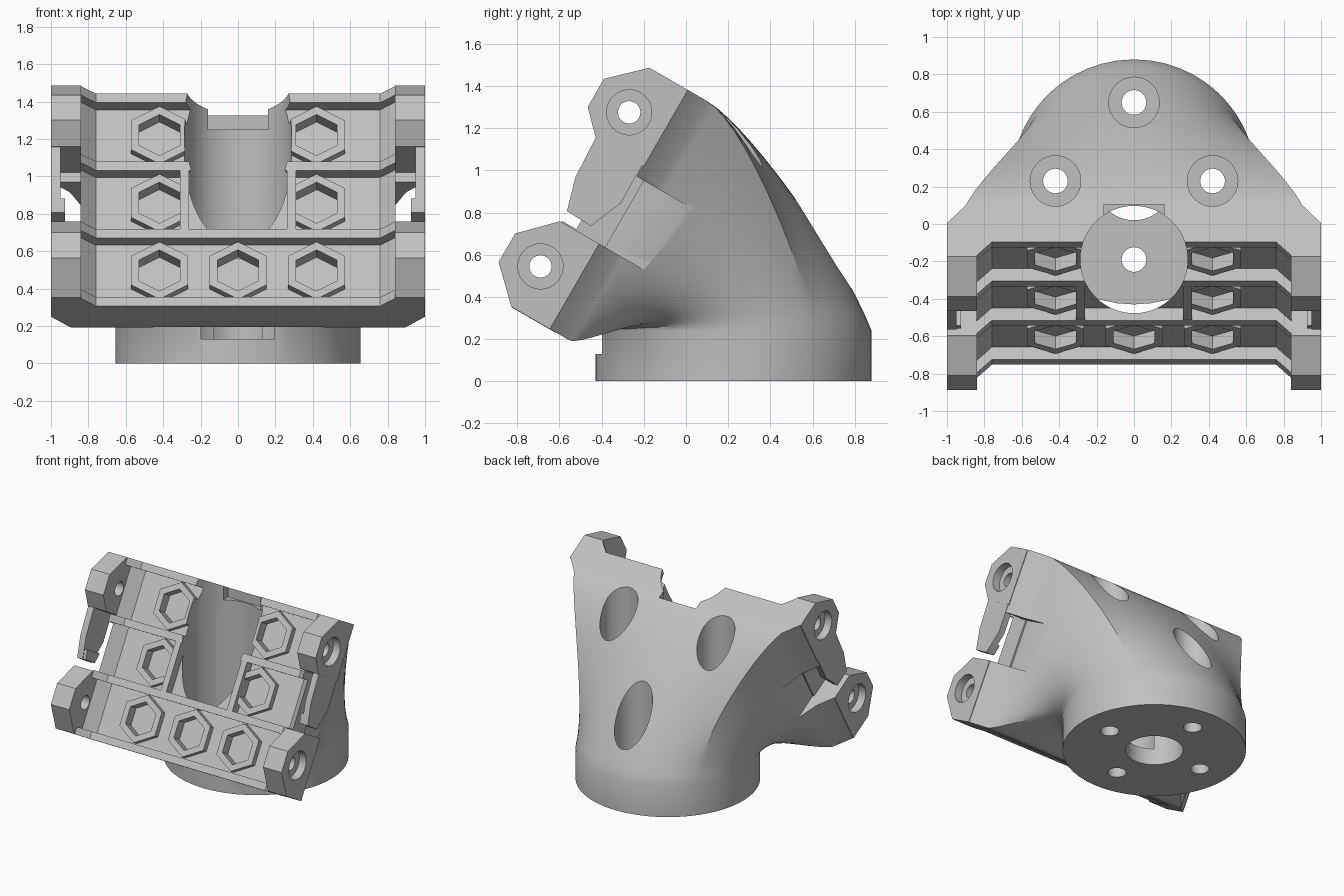
import bpy, bmesh, math
from mathutils import Vector

if "Cube" in bpy.data.objects:
    bpy.data.objects.remove(bpy.data.objects["Cube"])

grey = bpy.data.materials.new("neutral_grey")
grey.diffuse_color = (0.53, 0.53, 0.53, 1)
grey.use_nodes = True
grey.node_tree.nodes["Principled BSDF"].inputs["Base Color"].default_value = grey.diffuse_color

# Tilted frame of the front plate: x across, s up the slope, t out of the face
S = Vector((0, 0.5, 0.866))
T = Vector((0, -0.866, 0.5))
ORIGIN = Vector((0, -0.65, 0.25))
TOP = 1.309


def tilt(x, s, t):
    return ORIGIN + Vector((x, 0, 0)) + S * s + T * t


def loft(name, rings):
    """Closed solid through a list of equal-length rings."""
    bm = bmesh.new()
    vs = [[bm.verts.new(p) for p in r] for r in rings]
    n = len(rings[0])
    for a, b in zip(vs, vs[1:]):
        for i in range(n):
            j = (i + 1) % n
            bm.faces.new((a[i], a[j], b[j], b[i]))
    if len(rings) > 4:
        bmesh.ops.triangulate(bm, faces=bm.faces[:])
    bm.faces.new(vs[0][::-1])
    bm.faces.new(vs[-1])
    bmesh.ops.recalc_face_normals(bm, faces=bm.faces)
    me = bpy.data.meshes.new(name)
    bm.to_mesh(me)
    bm.free()
    me.materials.append(grey)
    ob = bpy.data.objects.new(name, me)
    bpy.context.collection.objects.link(ob)
    return ob


def circle(r, n, start=0.0):
    return [(r * math.cos(start + 2 * math.pi * i / n),
             r * math.sin(start + 2 * math.pi * i / n)) for i in range(n)]


def post(name, x, y, r, z0, z1, n=64):
    return loft(name, [[Vector((x + a, y + b, z)) for a, b in circle(r, n, 0.013)] for z in (z0, z1)])


def side_prism(name, pts, x0, x1):
    """Profile given in (s, t), extruded along x."""
    return loft(name, [[tilt(x, s, t) for s, t in pts] for x in (x0, x1)])


def face_prism(name, pts, t0, t1):
    """Profile given in (x, s), extruded out of the plate."""
    return loft(name, [[tilt(x, s, t) for x, s in pts] for t in (t0, t1)])


def combine(body, tool, op):
    m = body.modifiers.new("bool", "BOOLEAN")
    m.operation, m.solver, m.object = op, "EXACT", tool
    bpy.context.view_layer.objects.active = body
    bpy.ops.object.modifier_apply(modifier=m.name)
    bpy.data.objects.remove(tool, do_unlink=True)


# Body: round foot blending into the tilted rectangular plate
CY, R = 0.225, 0.655
HX, HS, T0 = 0.9, TOP / 2, -0.11
corners = [(HX, -HS), (HX, HS), (-HX, HS), (-HX, -HS)]
rect = []
for k in range(4):
    (ax, ay), (bx, by) = corners[k], corners[(k + 1) % 4]
    rect += [(ax + (bx - ax) * i / 20, ay + (by - ay) * i / 20) for i in range(20)]
STEPS = 14
rings = [[] for _ in range(STEPS + 1)]
for x, s in rect:
    a = math.atan2(s, x)
    out = Vector((math.cos(a), math.sin(a), 0))
    p0 = Vector((0, CY, 0.24)) + out * R
    p1 = tilt(x, s + HS, T0)
    k = (p1 - p0).length
    back = max(0, math.sin(a))                     # the back leans in more
    m0 = (Vector((0, 0, 0.5 + 0.31 * back)) - out * 0.315 * back) * k
    m1 = (T + Vector((0.5 * x, 0, 0))) * k * (0.5 if s > -HS + 0.01 else 0.35)
    for i in range(STEPS + 1):
        u = i / STEPS
        rings[i].append(p0 * (2 * u**3 - 3 * u**2 + 1) + m0 * (u**3 - 2 * u**2 + u)
                        + p1 * (3 * u**2 - 2 * u**3) + m1 * (u**3 - u**2))
rings.append([tilt(x / HX, s + HS, 0) for x, s in rect])
foot_ring = [Vector((p.x, p.y, 0)) for p in rings[0]]
body = loft("angled_mount", [foot_ring] + rings)

# Side recesses beside the middle row
for sx in (-1, 1):
    combine(body, side_prism("recess", [(0.467, -0.5), (0.832, -0.5), (0.832, 0.3), (0.467, 0.3)],
                             sx * 0.83, sx * 1.2), "DIFFERENCE")

# Ribbed front tray, with ends ramping up to the ears
LOW, HIGH, PITCH, RIB = 0.04, 0.117, 0.418, 0.055
prof = [(-0.002, -0.04)]
for i in range(4):
    a = i * PITCH if i else -0.002
    if i:
        prof.append((a, LOW))
    prof += [(a, HIGH), (a + RIB, HIGH)]
    if i < 3:
        prof.append((a + RIB, LOW))
prof.append((prof[-1][0], -0.04))
tray = loft("tray", [[tilt(x, s, t + (lift if t > 0 else 0)) for s, t in prof]
                     for x, lift in ((-0.842, 0.083), (-0.76, 0), (0.76, 0), (0.842, 0.083))])
combine(body, tray, "UNION")

# Thin walls framing the middle of the tray
for sx in (-1, 1):
    wall = [(sx * 0.262, 0.455), (sx * 0.31, 0.455), (sx * 0.31, 0.855), (sx * 0.262, 0.855)]
    combine(body, face_prism("frame_wall", wall, 0.015, HIGH - 0.003), "UNION")

# Raised hexagons with hexagonal sockets
seats = [(x, RIB / 2 + PITCH * (row + 0.5)) for row in range(3) for x in (-0.42, 0, 0.42)
         if x or row == 0]
for r, t0, t1, op in ((0.177, 0.012, 0.085, "UNION"), (0.127, 0.005, 0.2, "DIFFERENCE")):
    for cx, cs in seats:
        pts = [(cx + a, cs + b) for a, b in circle(r, 6, math.pi / 2)]
        combine(body, face_prism("hexagon", pts, t0, t1), op)

# Vertical bores: foot opening, screwdriver wells, large front well, bolt holes
combine(body, post("foot_opening", 0, CY, 0.205, -0.1, 0.3), "DIFFERENCE")
for x, y, well in ((0, -0.19, 0.287), (0, 0.65, 0.135), (-0.42, 0.23, 0.135), (0.42, 0.23, 0.135)):
    combine(body, post("well", x, y, well, 0.13, 2), "DIFFERENCE")
    combine(body, post("bolt_hole", x, y, 0.066, -0.1, 0.2, 32), "DIFFERENCE")

# Small square notch at the top of the large well
slot = [(-0.16, -0.1), (0.16, -0.1), (0.16, 0.105), (-0.16, 0.105)]
combine(body, loft("notch", [[Vector((x, y, z)) for x, y in slot] for z in (1.25, 1.7)]), "DIFFERENCE")

# Ears and clip arms on both sides
lower_ear = [(0, -0.005), (0, 0.206), (0.153, 0.364), (0.31, 0.364), (0.467, 0.208), (0.467, -0.005)]
upper_ear = [(TOP, -0.005), (TOP, 0.206), (1.156, 0.366), (1.002, 0.366), (0.898, 0.264), (0.89, -0.005)]
arm = [(0.525, 0.204), (0.683, 0.25), (0.92, 0.262), (0.92, 0.005), (0.684, 0.002), (0.554, 0.057), (0.52, 0.07)]
hook = [(0.527, 0.2), (0.6, 0.222), (0.6, 0.045), (0.554, 0.062), (0.523, 0.075)]
for sx in (-1, 1):
    for name, pts, x0, x1 in (("lower_ear", lower_ear, 0.84, 1), ("upper_ear", upper_ear, 0.84, 1),
                              ("clip_arm", arm, 0.95, 0.999), ("clip_hook", hook, 0.925, 0.97)):
        combine(body, side_prism(name, pts, sx * x0, sx * x1), "UNION")
    for cs, ct in ((0.235, 0.182), (1.078, 0.183)):
        for r, x0 in ((0.053, 0.7), (0.107, 0.94)):
            hole = [(cs + a, ct + b) for a, b in circle(r, 40)]
            combine(body, side_prism("ear_hole", hole, sx * x0, sx * 1.1), "DIFFERENCE")

bpy.ops.object.select_all(action="DESELECT")
body.select_set(True)
bpy.context.view_layer.objects.active = body
bpy.ops.object.shade_smooth_by_angle(angle=math.radians(25))
